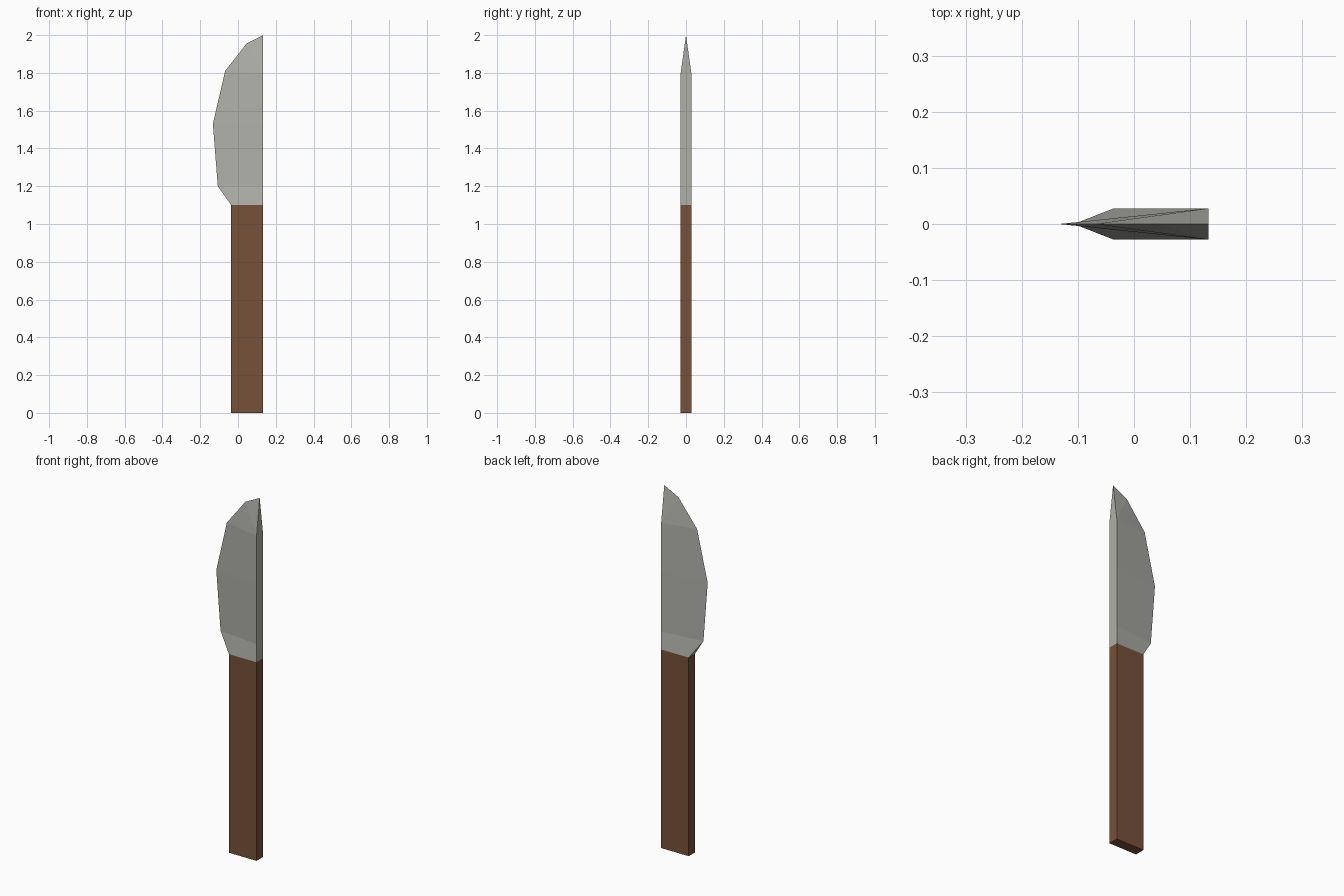
import bpy, bmesh

if "Cube" in bpy.data.objects:
    bpy.data.objects.remove(bpy.data.objects["Cube"])

SPINE_X, NECK_X, HALF_T = 0.133, -0.036, 0.028
HANDLE_TOP = 1.1


def srgb_material(name, rgb):
    mat = bpy.data.materials.new(name)
    mat.diffuse_color = [((c / 255 + 0.055) / 1.055) ** 2.4 for c in rgb] + [1.0]
    mat.use_nodes = True
    mat.node_tree.nodes["Principled BSDF"].inputs["Base Color"].default_value = mat.diffuse_color
    return mat


def add_object(name, bm, mat):
    bmesh.ops.recalc_face_normals(bm, faces=bm.faces)
    mesh = bpy.data.meshes.new(name)
    bm.to_mesh(mesh)
    bm.free()
    mesh.materials.append(mat)
    obj = bpy.data.objects.new(name, mesh)
    bpy.context.collection.objects.link(obj)
    return obj


# Handle: plain rectangular bar
bm = bmesh.new()
bmesh.ops.create_cube(bm, size=1)
for v in bm.verts:
    v.co.x = SPINE_X if v.co.x > 0 else NECK_X
    v.co.y *= 2 * HALF_T
    v.co.z = HANDLE_TOP if v.co.z > 0 else 0
add_object("handle", bm, srgb_material("brown wood", (119, 81, 57)))

# Blade: thick flat spine wedging to a curved cutting edge
bm = bmesh.new()
edge = [bm.verts.new((x, 0, z)) for x, z in
        [(-0.107, 1.2), (-0.133, 1.53), (-0.068, 1.81), (0.045, 1.955)]]
tip = bm.verts.new((SPINE_X, 0, 2.0))
spines, necks = [], []
for side in (-1, 1):
    y = side * HALF_T
    neck = bm.verts.new((NECK_X, y, HANDLE_TOP))
    spine = [bm.verts.new((SPINE_X, y, z)) for z in (HANDLE_TOP, 1.2, 1.53, 1.8)]
    left = [neck] + edge[:3]
    for i in range(3):
        bm.faces.new((left[i], spine[i], spine[i + 1], left[i + 1]))
    # fan closing towards the point
    bm.faces.new((edge[2], spine[3], edge[3]))
    bm.faces.new((edge[3], spine[3], tip))
    spines.append(spine)
    necks.append(neck)

# Spine strip, pointed spine end, heel and bottom cap
a, b = spines
for i in range(3):
    bm.faces.new((a[i], b[i], b[i + 1], a[i + 1]))
bm.faces.new((a[3], b[3], tip))
bm.faces.new((necks[0], necks[1], edge[0]))
bm.faces.new((necks[0], necks[1], b[0], a[0]))
add_object("blade", bm, srgb_material("steel grey", (176, 176, 170)))
